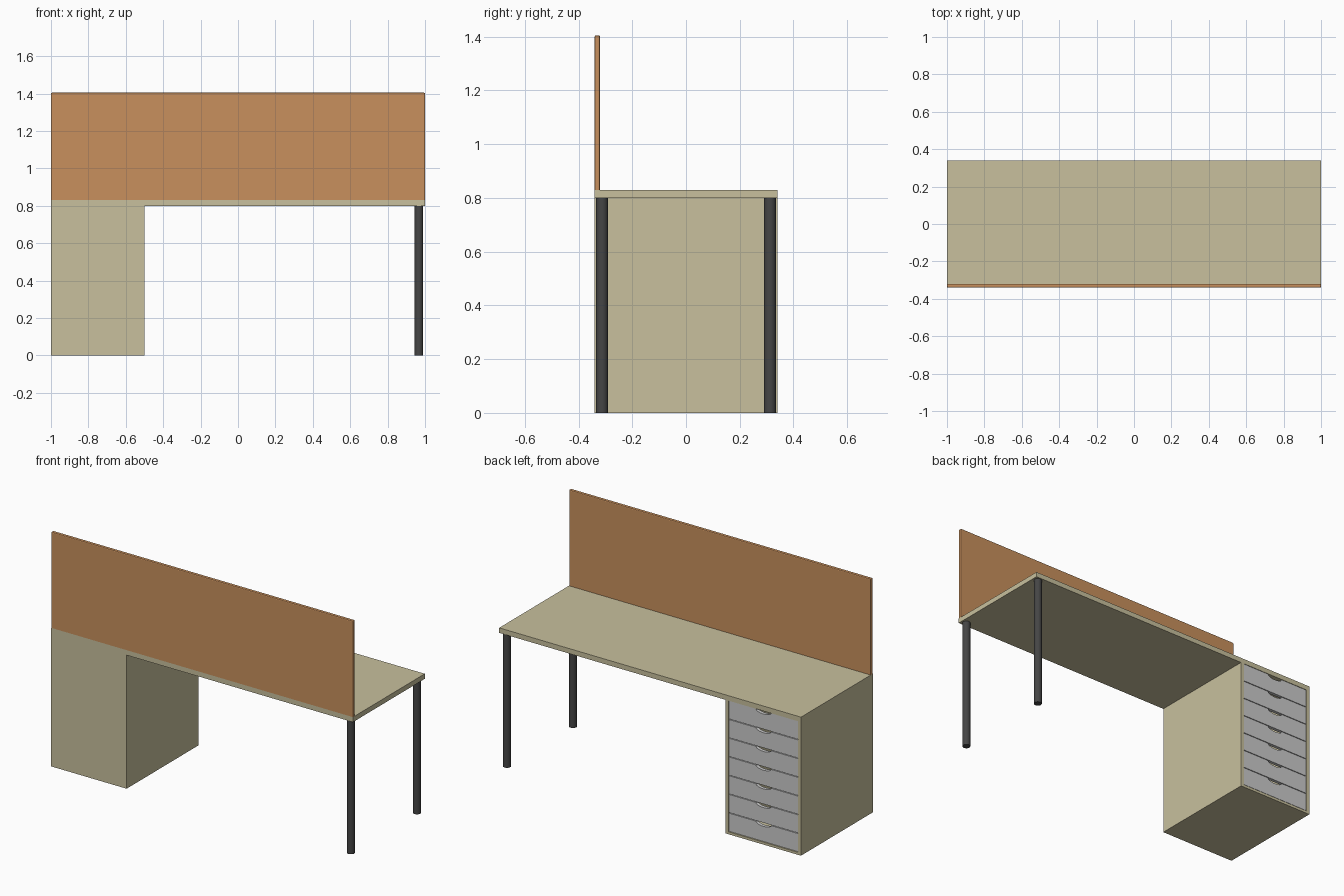
import bpy, bmesh, math

if "Cube" in bpy.data.objects:
    bpy.data.objects.remove(bpy.data.objects["Cube"])


def material(name, rgb):
    m = bpy.data.materials.new(name)
    m.diffuse_color = (*rgb, 1)
    m.use_nodes = True
    m.node_tree.nodes["Principled BSDF"].inputs["Base Color"].default_value = m.diffuse_color
    return m


wood = material("pale_wood", (0.58, 0.53, 0.34))
fabric = material("orange_fabric", (0.58, 0.28, 0.11))
dark = material("dark_metal", (0.06, 0.06, 0.06))


def extrude_xz(name, points, y0, y1, mat=None):
    """Extrude an outline in the XZ plane from y0 to y1."""
    bm = bmesh.new()
    face = bm.faces.new([bm.verts.new((x, y0, z)) for x, z in points])
    geom = bmesh.ops.extrude_face_region(bm, geom=[face])["geom"]
    moved = [g for g in geom if isinstance(g, bmesh.types.BMVert)]
    bmesh.ops.translate(bm, verts=moved, vec=(0, y1 - y0, 0))
    bmesh.ops.recalc_face_normals(bm, faces=bm.faces)
    mesh = bpy.data.meshes.new(name)
    bm.to_mesh(mesh)
    bm.free()
    ob = bpy.data.objects.new(name, mesh)
    bpy.context.collection.objects.link(ob)
    if mat:
        mesh.materials.append(mat)
    return ob


def rect(x0, x1, z0, z1):
    return [(x0, z0), (x1, z0), (x1, z1), (x0, z1)]


# Desk top and cabinet shell in one piece
body = extrude_xz("desk_body", [(-1, 0), (-0.5, 0), (-0.5, 0.8), (1, 0.8),
                                (1, 0.83), (-1, 0.83)], -0.34, 0.34, wood)

# Drawer opening
X0, X1, Z0, Z1 = -0.98, -0.52, 0.015, 0.8
cutter = extrude_xz("drawer_opening_cutter", rect(X0, X1, Z0, Z1), -0.32, 0.4)
cutter.hide_render = True
cutter.hide_viewport = True
cut = body.modifiers.new("opening", 'BOOLEAN')
cut.operation = 'DIFFERENCE'
cut.solver = 'EXACT'
cut.object = cutter

# Seven drawer fronts, each with a curved finger notch in its top edge
COUNT, GAP = 7, 0.003
pitch = (Z1 - Z0) / COUNT
xc = (X0 + X1) / 2
for i in range(COUNT):
    z0, z1 = Z0 + i * pitch + GAP, Z0 + (i + 1) * pitch - GAP / 3
    notch = [(xc + 0.05 * math.cos(a), z1 - 0.018 * math.sin(a))
             for a in (math.pi * k / 12 for k in range(13))]
    outline = [(X0 + 0.002, z0), (X1 - 0.002, z0), (X1 - 0.002, z1)]
    outline += notch + [(X0 + 0.002, z1)]
    extrude_xz(f"drawer_front_{i + 1}", outline, 0.318, 0.338)

# Privacy screen with softened edges
screen = extrude_xz("privacy_screen", rect(-1, 1, 0.83, 1.405), -0.34, -0.32, fabric)
bm = bmesh.new()
bm.from_mesh(screen.data)
edges = [e for e in bm.edges if max(v.co.z for v in e.verts) > 0.84]
bmesh.ops.bevel(bm, geom=edges, offset=0.005, segments=2, profile=0.5, affect='EDGES')
bm.to_mesh(screen.data)
bm.free()

# Round legs
for name, y in (("front_leg", -0.3125), ("back_leg", 0.3125)):
    bpy.ops.mesh.primitive_cylinder_add(vertices=32, radius=0.0225, depth=0.8,
                                        location=(0.9675, y, 0.4))
    leg = bpy.context.object
    leg.name = name
    leg.data.materials.append(dark)
    bpy.ops.object.shade_smooth_by_angle()
